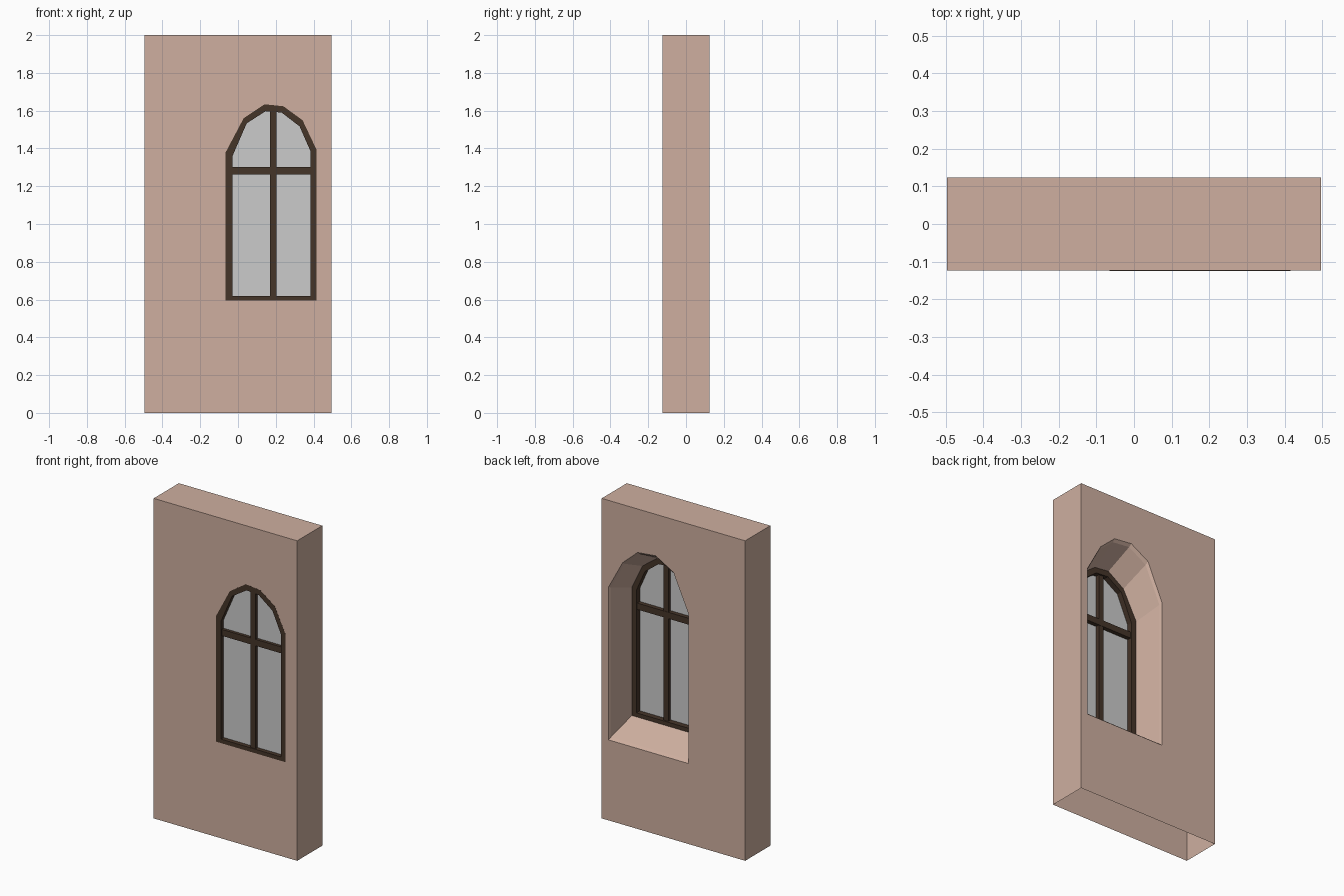
import bpy, bmesh

if "Cube" in bpy.data.objects:
    bpy.data.objects.remove(bpy.data.objects["Cube"])

# Outlines as (x, z), anticlockwise seen from the front: sill, then arch right to left
OPENING = [(-.065, .595), (.415, .595), (.415, 1.395), (.342, 1.549),
           (.241, 1.623), (.141, 1.634), (.03, 1.56), (-.065, 1.38)]
INNER = [(-.03, .62), (.384, .62), (.384, 1.385), (.326, 1.517),
         (.231, 1.59), (.146, 1.597), (.046, 1.533), (-.03, 1.358)]
BACK = [(-.104, .503), (.448, .503), (.448, 1.46), (.351, 1.637),
        (.248, 1.728), (.124, 1.741), (0, 1.67), (-.104, 1.438)]
W, D, H = .496, .124, 2.0
FRAME_BACK = -.058


def material(name, rgb):
    m = bpy.data.materials.new(name)
    m.diffuse_color = (*rgb, 1)
    m.use_nodes = True
    m.node_tree.nodes["Principled BSDF"].inputs["Base Color"].default_value = m.diffuse_color
    return m


def finish(bm, name, mat=None):
    bmesh.ops.recalc_face_normals(bm, faces=bm.faces)
    me = bpy.data.meshes.new(name)
    bm.to_mesh(me)
    bm.free()
    ob = bpy.data.objects.new(name, me)
    bpy.context.collection.objects.link(ob)
    if mat:
        me.materials.append(mat)
    return ob


def ring(bm, outline, y):
    vs = [bm.verts.new((x, y, z)) for x, z in outline]
    n = len(vs)
    edges = [bm.edges.new((vs[i], vs[(i + 1) % n])) for i in range(n)]
    return vs, edges


def loft(bm, a, b):
    n = len(a)
    for i in range(n):
        j = (i + 1) % n
        bm.faces.new((a[i], a[j], b[j], b[i]))


def box(name, x0, x1, y0, y1, z0, z1, mat):
    bm = bmesh.new()
    a, _ = ring(bm, [(x0, z0), (x1, z0), (x1, z1), (x0, z1)], y0)
    b, _ = ring(bm, [(x0, z0), (x1, z0), (x1, z1), (x0, z1)], y1)
    loft(bm, a, b)
    bm.faces.new(a)
    bm.faces.new(b)
    return finish(bm, name, mat)


plaster = material("plaster", (.62, .43, .35))
wood = material("dark_wood", (.06, .035, .022))

# Wall shell, open underneath, with a splayed window reveal at the back
bm = bmesh.new()
rect = [(-W, 0), (W, 0), (W, H), (-W, H)]
front, front_e = ring(bm, rect, -D)
back, back_e = ring(bm, rect, D)
for i in (1, 2, 3):
    j = (i + 1) % 4
    bm.faces.new((front[i], front[j], back[j], back[i]))
hole_f, hole_f_e = ring(bm, OPENING, -D)
hole_b, hole_b_e = ring(bm, BACK, D)
lip = [(a + (c - a) * .15, b + (d - b) * .15)
       for (a, b), (c, d) in zip(BACK, OPENING)]
mid, _ = ring(bm, lip, D - .016)
inner, _ = ring(bm, OPENING, FRAME_BACK)
loft(bm, hole_b, mid)
loft(bm, mid, inner)
loft(bm, inner, hole_f)
for es, nrm in ((front_e + hole_f_e, (0, -1, 0)), (back_e + hole_b_e, (0, 1, 0))):
    bmesh.ops.triangle_fill(bm, use_beauty=True, edges=es, normal=nrm)
bmesh.ops.dissolve_limit(bm, angle_limit=.001, verts=bm.verts, edges=bm.edges)
finish(bm, "wall", plaster)

# Arched window frame
bm = bmesh.new()
loops = [ring(bm, o, y)[0] for o, y in ((OPENING, -D - .0005), (INNER, -D - .0005),
                                      (INNER, FRAME_BACK), (OPENING, FRAME_BACK))]
for i in range(4):
    loft(bm, loops[i], loops[(i + 1) % 4])
finish(bm, "window_frame", wood)

# Glazing bars
box("vertical_bar", .17, .204, -.119, -.068, .61, 1.6, wood)
box("horizontal_bar", -.035, .39, -.117, -.066, 1.263, 1.303, wood)

# Glass pane
bm = bmesh.new()
a, _ = ring(bm, INNER, -.098)
b, _ = ring(bm, INNER, -.092)
bm.faces.new(a)
bm.faces.new(b)
finish(bm, "glass", None)
